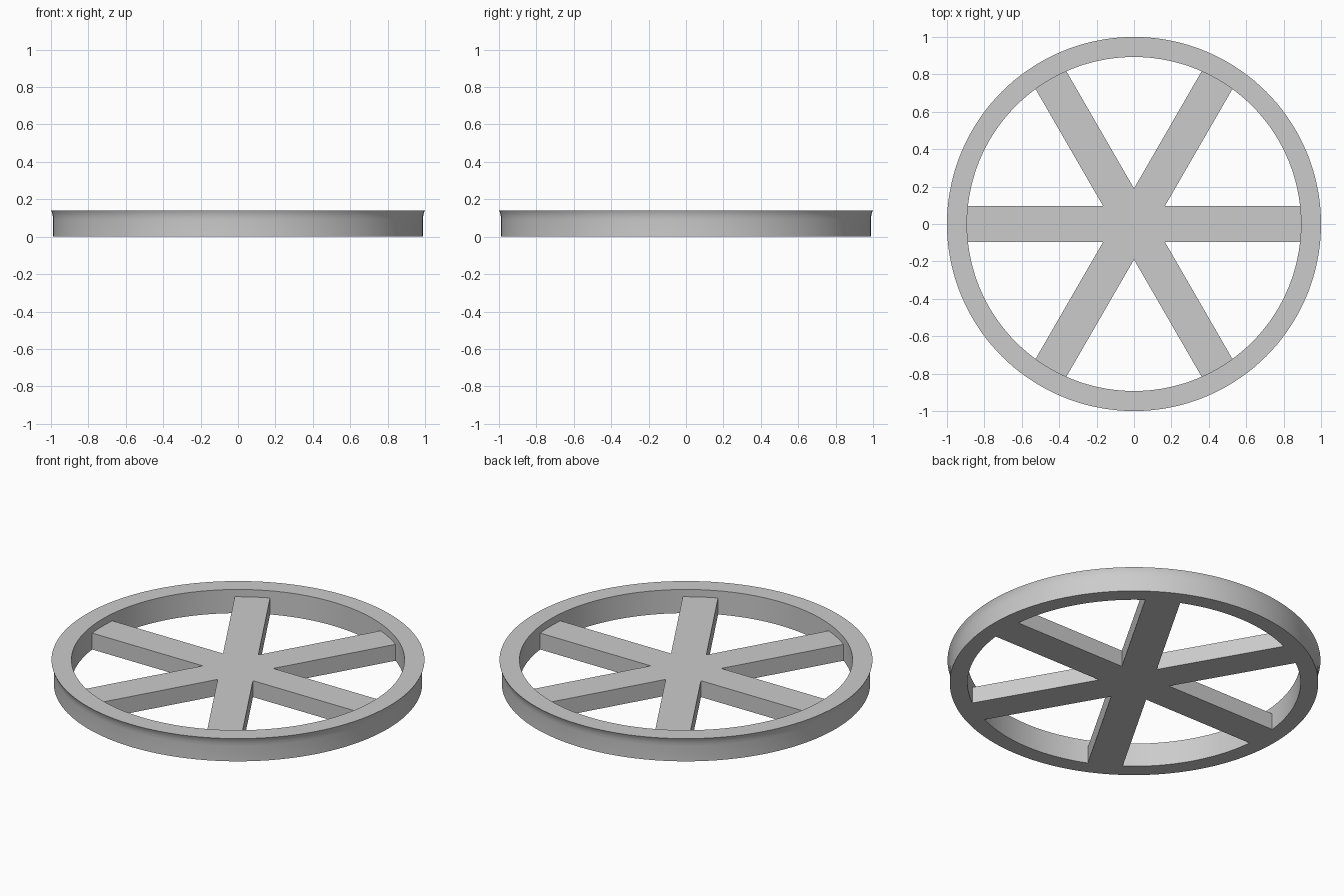
import bpy
import bmesh
import math

cube = bpy.data.objects.get("Cube")
if cube:
    bpy.data.objects.remove(cube, do_unlink=True)

INNER = 0.893        # inside radius of the rim
HEIGHT = 0.14        # rim height
SPOKE_HEIGHT = 0.097
HALF_WIDTH = 0.095   # half the width of a spoke
SPOKES = 6
SEGMENTS = 144

grey = bpy.data.materials.new("plain_grey")
grey.use_nodes = True
colour = (0.6, 0.6, 0.6, 1)
grey.diffuse_color = colour
grey.node_tree.nodes["Principled BSDF"].inputs["Base Color"].default_value = colour


def finish(name, bm):
    """Turn a bmesh into a named, shaded object."""
    bmesh.ops.recalc_face_normals(bm, faces=bm.faces)
    mesh = bpy.data.meshes.new(name)
    bm.to_mesh(mesh)
    bm.free()
    mesh.materials.append(grey)
    obj = bpy.data.objects.new(name, mesh)
    bpy.context.collection.objects.link(obj)
    bpy.ops.object.select_all(action='DESELECT')
    obj.select_set(True)
    bpy.context.view_layer.objects.active = obj
    bpy.ops.object.shade_smooth_by_angle(angle=math.radians(30))
    return obj


def polar(radius, angle, z=0):
    return (radius * math.cos(angle), radius * math.sin(angle), z)


# Rim: closed profile with a flared upper lip, revolved about z
profile = [(INNER, 0), (0.988, 0), (0.988, 0.09), (0.99, 0.11),
           (0.994, 0.127), (1.0, HEIGHT), (INNER, HEIGHT)]
bm = bmesh.new()
rings = [[bm.verts.new(polar(r, math.tau * i / SEGMENTS, z)) for r, z in profile]
         for i in range(SEGMENTS)]
for i, ring in enumerate(rings):
    following = rings[(i + 1) % SEGMENTS]
    for j in range(len(profile)):
        k = (j + 1) % len(profile)
        bm.faces.new((ring[j], following[j], following[k], ring[k]))
finish("rim", bm)

# Spokes: one star outline with arc ends that meet the rim, extruded upward
bm = bmesh.new()
step = math.tau / SPOKES
reach = INNER + 0.001
spread = math.asin(HALF_WIDTH / reach)
outline = []
for s in range(SPOKES):
    for t in (-1, -0.5, 0, 0.5, 1):
        outline.append(bm.verts.new(polar(reach, s * step + t * spread)))
    notch = HALF_WIDTH / math.sin(step / 2)
    outline.append(bm.verts.new(polar(notch, (s + 0.5) * step)))
base = bm.faces.new(outline)
top = bmesh.ops.extrude_face_region(bm, geom=[base], use_keep_orig=True)
raised = [v for v in top["geom"] if isinstance(v, bmesh.types.BMVert)]
bmesh.ops.translate(bm, verts=raised, vec=(0, 0, SPOKE_HEIGHT))
finish("spokes", bm)
